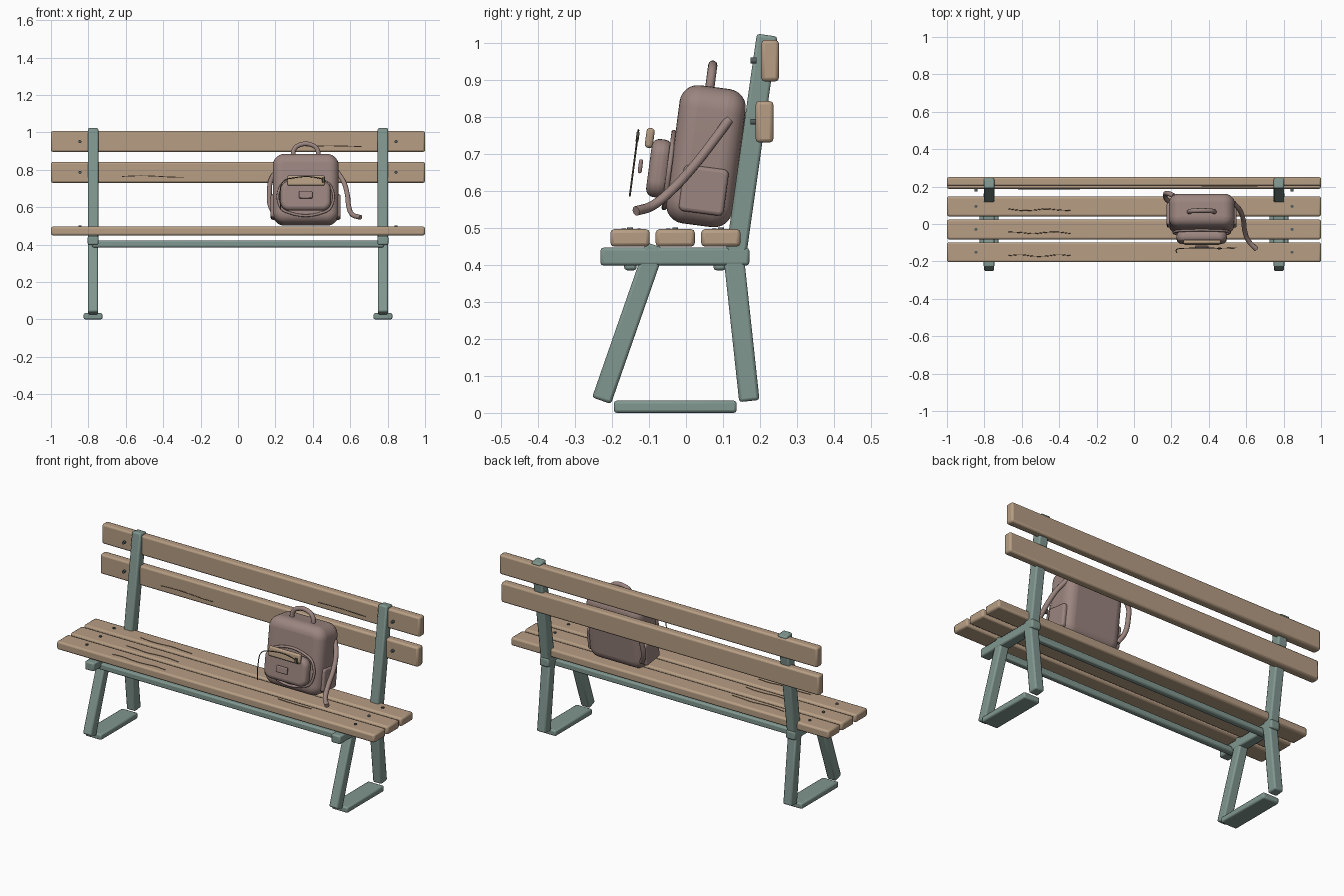
import bpy, bmesh, math
from mathutils import Vector

if "Cube" in bpy.data.objects:
    bpy.data.objects.remove(bpy.data.objects["Cube"])


def material(name, rgb):
    m = bpy.data.materials.new(name)
    m.diffuse_color = (*rgb, 1)
    m.use_nodes = True
    m.node_tree.nodes["Principled BSDF"].inputs["Base Color"].default_value = m.diffuse_color
    return m


WOOD = material("tan wood", (0.47, 0.34, 0.23))
GRAIN = material("dark grain", (0.12, 0.08, 0.05))
METAL = material("grey green metal", (0.22, 0.31, 0.28))
BOLT = material("bolt grey", (0.09, 0.11, 0.11))
FABRIC = material("dusty mauve fabric", (0.33, 0.235, 0.215))
TRIM = material("zip olive", (0.10, 0.09, 0.06))


def finish(obj, mat):
    obj.data.materials.append(mat)
    bpy.ops.object.select_all(action='DESELECT')
    obj.select_set(True)
    bpy.context.view_layer.objects.active = obj
    if obj.type == 'CURVE':
        bpy.ops.object.convert(target='MESH')
    bpy.ops.object.shade_smooth_by_angle(angle=math.radians(40))
    return bpy.context.object


def box(name, mat, loc, size, tilt=0.0, bevel=0.008, seg=2, corner=0.0, axis=1):
    """Bevelled box tilted about x; corner first rounds the edges along one axis."""
    bm = bmesh.new()
    bmesh.ops.create_cube(bm, size=1)
    bmesh.ops.scale(bm, vec=size, verts=bm.verts)
    if corner:
        along = [e for e in bm.edges
                 if abs((e.verts[0].co - e.verts[1].co)[axis]) > 1e-4]
        bmesh.ops.bevel(bm, geom=along, offset=corner, segments=7,
                        profile=0.5, affect='EDGES')
    mesh = bpy.data.meshes.new(name)
    bm.to_mesh(mesh)
    bm.free()
    obj = bpy.data.objects.new(name, mesh)
    bpy.context.collection.objects.link(obj)
    obj.location = loc
    obj.rotation_euler.x = tilt
    mod = obj.modifiers.new("rounded edges", 'BEVEL')
    mod.width, mod.segments = bevel, seg
    mod.limit_method, mod.angle_limit = 'ANGLE', math.radians(40)
    return finish(obj, mat)


def beam(name, mat, x, a, b, width):
    """Square bar between two (y, z) points."""
    dy, dz = b[0] - a[0], b[1] - a[1]
    return box(name, mat, (x, (a[0] + b[0]) / 2, (a[1] + b[1]) / 2),
               (width, width, math.hypot(dy, dz)), -math.atan2(dy, dz))


def tube(name, mat, pts, radius, cyclic=False, smooth=True, res=3):
    cu = bpy.data.curves.new(name, 'CURVE')
    cu.dimensions = '3D'
    cu.bevel_depth, cu.bevel_resolution = radius, res
    cu.resolution_u = 6
    cu.use_fill_caps = True
    sp = cu.splines.new('BEZIER')
    sp.bezier_points.add(len(pts) - 1)
    for p, co in zip(sp.bezier_points, pts):
        p.co = co
        p.handle_left_type = p.handle_right_type = 'AUTO' if smooth else 'VECTOR'
    sp.use_cyclic_u = cyclic
    obj = bpy.data.objects.new(name, cu)
    bpy.context.collection.objects.link(obj)
    return finish(obj, mat)


def bolt(name, loc, along_y=False):
    bpy.ops.mesh.primitive_cylinder_add(
        vertices=12, radius=0.008, depth=0.016, location=loc,
        rotation=(math.pi / 2 if along_y else 0, 0, 0))
    bpy.context.object.name = name
    finish(bpy.context.object, BOLT)


# Wooden slats with their bolts
SEAT_Y = (-0.151, -0.029, 0.094)
for y in SEAT_Y:
    box("seat_slat", WOOD, (0, y, 0.4725), (2, 0.106, 0.047), bevel=0.01)
BACK = ((0.212, 0.786), (0.227, 0.951))
for y, z in BACK:
    box("back_slat", WOOD, (0, y, z), (2, 0.048, 0.112), bevel=0.01)
for s in (-1, 1):
    for y in SEAT_Y:
        bolt("seat_bolt", (s * 0.845, y, 0.493))
    for y, z in BACK:
        bolt("back_bolt", (s * 0.845, 0.182, z), True)

# Grain grooves
for i, y in enumerate(SEAT_Y):
    pts = [(-0.67 + 0.066 * k, y - 0.018 + 0.005 * math.sin(1.9 * k + i), 0.4955)
           for k in range(6)]
    tube("seat_grain", GRAIN, pts, 0.0025, res=1)
tube("seat_grain_right", GRAIN, [(0.34, -0.125, 0.4955), (0.45, -0.13, 0.4955),
                                (0.55, -0.127, 0.4955)], 0.0025, res=1)
tube("lower_back_grain", GRAIN, [(-0.62 + 0.066 * k, 0.188, 0.764 + 0.004 * math.sin(k))
                                 for k in range(6)], 0.0025, res=1)
tube("upper_back_grain", GRAIN, [(0.36, 0.203, 0.926), (0.5, 0.203, 0.928),
                                 (0.66, 0.203, 0.924)], 0.0025, res=1)

# Metal side frames
for s in (-1, 1):
    x = s * 0.775
    beam("front_leg", METAL, x, (-0.228, 0.033), (-0.082, 0.452), 0.054)
    beam("rear_leg", METAL, x, (0.171, 0.032), (0.128, 0.43), 0.055)
    beam("back_post", METAL, x, (0.131, 0.4), (0.219, 1.02), 0.056)
    box("seat_rail", METAL, (x, -0.03, 0.422), (0.057, 0.402, 0.048))
    box("foot_bar", METAL, (x, -0.029, 0.0165), (0.1, 0.332, 0.033))

# Long stretchers
for y in (-0.15, 0.091):
    box("stretcher", METAL, (0, y, 0.403), (1.56, 0.034, 0.036))

# Backpack, leaning against the backrest
TILT = math.radians(-7.5)
PX = 0.362
UP = Vector((0, -math.sin(TILT), math.cos(TILT)))
OUT = Vector((0, math.cos(TILT), math.sin(TILT)))
BASE = Vector((PX, 0.054, 0.693))


def pack(x, depth, h):
    """Point in the leaning frame of the backpack."""
    return BASE + Vector((x, 0, 0)) + OUT * depth + UP * h


box("backpack_body", FABRIC, BASE, (0.352, 0.18, 0.376), TILT,
    bevel=0.05, seg=6, corner=0.062)
box("front_pocket", FABRIC, pack(0.0, -0.121, -0.049), (0.268, 0.056, 0.158), TILT,
    bevel=0.022, seg=4, corner=0.045)
for s in (-1, 1):
    box("side_pocket", FABRIC, pack(s * 0.172, 0.006, -0.092), (0.03, 0.122, 0.126), TILT,
        bevel=0.01, seg=3, corner=0.015, axis=0)
box("pocket_flap", WOOD, pack(0.002, -0.157, 0.029), (0.2, 0.022, 0.054), TILT,
    bevel=0.009, seg=3)
box("pocket_patch", FABRIC, pack(0.0, -0.172, -0.05), (0.072, 0.011, 0.038), TILT,
    bevel=0.005)

# Stitched seam behind the pocket
seam = [(-0.137, -0.1), (-0.1, -0.132), (0.1, -0.132), (0.137, -0.1),
        (0.137, 0.0), (0.1, 0.032), (-0.1, 0.032), (-0.137, 0.0)]
tube("pocket_seam", FABRIC, [pack(x, -0.094, h) for x, h in seam], 0.007, cyclic=True)

# Zip arch standing off the pocket, and its puller
arch = [(-0.133, -0.135), (-0.137, -0.05), (-0.12, 0.02), (-0.07, 0.038),
        (0.07, 0.038), (0.108, 0.02)]
tube("zip_arch", TRIM, [pack(x, -0.19, h) for x, h in arch], 0.0025, res=1)
box("zip_puller", TRIM, pack(0.095, -0.19, 0.028), (0.014, 0.008, 0.028), TILT, bevel=0.002)

# Carry handle
tube("carry_handle", FABRIC,
     [pack(x, -0.014, h) for x, h in ((-0.068, 0.175), (-0.062, 0.215), (-0.035, 0.239),
                                      (0.035, 0.239), (0.062, 0.215), (0.068, 0.175))], 0.0125)

# Shoulder straps
tube("loose_strap", FABRIC, [(0.53, 0.115, 0.79), (0.565, 0.075, 0.735), (0.585, 0.02, 0.665),
                             (0.592, -0.035, 0.605), (0.612, -0.09, 0.56),
                             (0.655, -0.135, 0.545)], 0.013)
tube("tucked_strap", FABRIC, [(0.215, 0.15, 0.8), (0.178, 0.165, 0.75), (0.168, 0.155, 0.68),
                              (0.172, 0.135, 0.61), (0.2, 0.11, 0.555)], 0.013)
